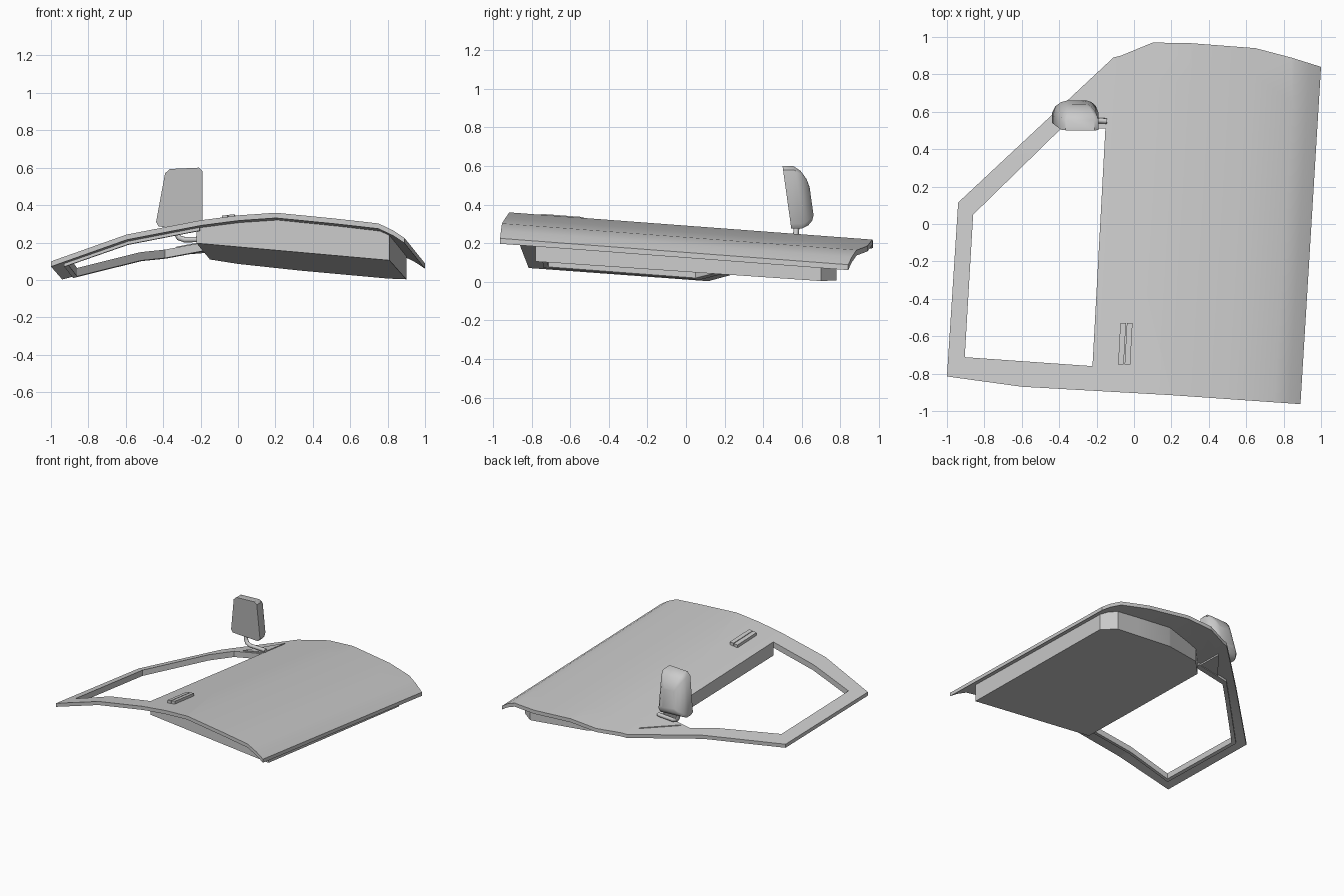
import bpy, bmesh, math
from mathutils import Vector

cube = bpy.data.objects.get("Cube")
if cube:
    bpy.data.objects.remove(cube, do_unlink=True)

grey = bpy.data.materials.new("light_grey")
grey.use_nodes = True
grey.diffuse_color = (0.6, 0.6, 0.6, 1)
grey.node_tree.nodes["Principled BSDF"].inputs["Base Color"].default_value = (0.6, 0.6, 0.6, 1)

# Curved cross-section of the outer skin, swept along a slightly slanted line
PROFILE = [(-1.01, .105), (-.6, .245), (-.2, .32), (.0, .345), (.2, .358),
           (.52, .325), (.75, .298), (.83, .26), (.89, .22)]
SHEAR, FALL = .06, .075


def skin(x, y):
    u = x - SHEAR * (y + .96)
    pairs = list(zip(PROFILE, PROFILE[1:]))
    for (a, za), (b, zb) in pairs:
        if u <= b:
            break
    return za + (zb - za) * (u - a) / (b - a) - FALL * (y + .9)


def finish(name, bm, angle=25):
    bmesh.ops.recalc_face_normals(bm, faces=bm.faces)
    mesh = bpy.data.meshes.new(name)
    bm.to_mesh(mesh)
    bm.free()
    mesh.materials.append(grey)
    for p in mesh.polygons:
        p.use_smooth = True
    mesh.set_sharp_from_angle(angle=math.radians(angle))
    obj = bpy.data.objects.new(name, mesh)
    bpy.context.collection.objects.link(obj)
    return obj


def sheet(name, outlines, top, bottom):
    """Solid between two height rules, bounded by an outline and optional holes."""
    bm = bmesh.new()
    for pts in outlines:
        vs = [bm.verts.new((x, y, 0)) for x, y in pts]
        for a, b in zip(vs, vs[1:] + vs[:1]):
            bm.edges.new((a, b))
    bmesh.ops.triangle_fill(bm, use_beauty=True, edges=bm.edges[:], normal=(0, 0, 1))
    for u, _ in PROFILE[1:-1]:
        bmesh.ops.bisect_plane(bm, geom=bm.verts[:] + bm.edges[:] + bm.faces[:],
                               plane_co=(u, -.96, 0), plane_no=(1, -SHEAR, 0))
    ret = bmesh.ops.extrude_face_region(bm, geom=bm.faces[:])
    lower = {v for v in ret["geom"] if isinstance(v, bmesh.types.BMVert)}
    for v in bm.verts:
        rule = bottom if v in lower else top
        v.co.z = rule(v.co.x, v.co.y)
    return finish(name, bm)


def offset(d):
    return lambda x, y: skin(x, y) + d


# Outer skin with the window opening
outer = [(-1, -.815), (-.94, .115), (-.11, .89), (-.07, .9), (.1, .97), (.3, .967),
         (.65, .94), (.84, .89), (1, .84), (.89, -.963), (.2, -.915), (-.6, -.87)]
window = [(-.905, -.712), (-.86, .05), (-.39, .51), (-.153, .51), (-.222, -.76)]
sheet("outer_skin", [outer, window], offset(0), offset(-.028))

# Deeper lip around the opening
mid = Vector((-.5, -.3))
lip = [tuple(mid + (Vector(p) - mid) * 1.06) for p in window]
sheet("window_lip", [lip, window], offset(-.01), offset(-.045))

# Inner door box with its flat sloping underside
inner = [(-.222, -.76), (.81, -.78), (.9, .7), (.8, .78), (.32, .77), (0, .68), (-.15, .52)]
sheet("inner_box", [inner], offset(-.02),
      lambda x, y: .105 - .09 * (x - .8) - .063 * (y + .77))

# Sail panel closing the rear corner of the window
sheet("sail_panel", [[(-.33, .53), (-.15, .53), (-.135, .77)]], offset(.006), offset(-.04))

# Door handle made of two parallel bars
for side, x in (("outer", -.085), ("inner", -.05)):
    bar = [(x, -.75), (x + .03, -.75), (x + .042, -.53), (x + .012, -.53)]
    sheet("handle_bar_" + side, [bar], offset(.022), offset(-.01))

# Mirror head lofted from a rounded outline
face = [(-.425, .285), (-.21, .275), (-.19, .3), (-.19, .58), (-.21, .6),
        (-.365, .593), (-.39, .57), (-.438, .31)]
centre = Vector((-.3, .4))
bm = bmesh.new()
rings = []
for depth, scale in ((0, 1), (.055, 1), (.09, .87), (.115, .66), (.125, .45)):
    ring = []
    for p in face:
        q = centre + (Vector(p) - centre) * scale
        ring.append(bm.verts.new((q.x, .5 + (.6 - q.y) * .14 + depth, q.y)))
    rings.append(ring)
for lo, hi in zip(rings, rings[1:]):
    for i in range(len(face)):
        j = (i + 1) % len(face)
        bm.faces.new((lo[i], lo[j], hi[j], hi[i]))
bm.faces.new(rings[0])
bm.faces.new(rings[-1])
finish("mirror_head", bm, 40)

# Bent mirror stalk
curve = bpy.data.curves.new("mirror_stalk", "CURVE")
curve.dimensions = "3D"
curve.bevel_depth = .015
curve.bevel_resolution = 2
curve.use_fill_caps = True
spline = curve.splines.new("POLY")
path = [(-.33, .575, .31), (-.33, .57, .25), (-.315, .565, .225), (-.285, .56, .215), (-.145, .55, .218)]
spline.points.add(len(path) - 1)
for point, co in zip(spline.points, path):
    point.co = (*co, 1)
curve.materials.append(grey)
stalk = bpy.data.objects.new("mirror_stalk", curve)
bpy.context.collection.objects.link(stalk)
